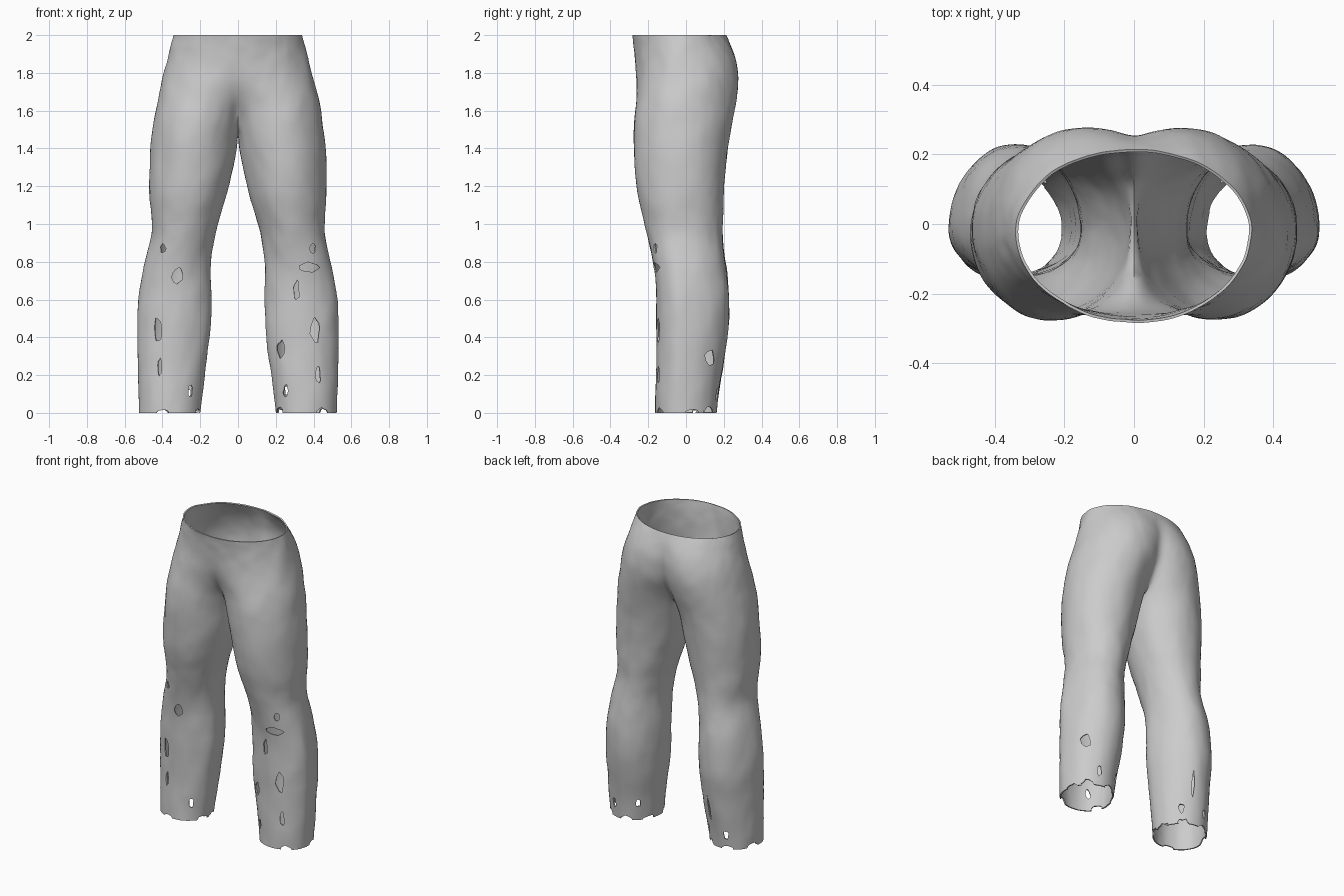
import bpy, bmesh, math, random
from mathutils import Vector

if "Cube" in bpy.data.objects:
    bpy.data.objects.remove(bpy.data.objects["Cube"])

random.seed(4)
HALF, INNER = 10, 7      # segments in each outer quarter, and across the inner leg
CY = -0.02

# seat sections: z, outer x, front lobe x, back lobe x, front y, back y
SEAT = [(2.0, .34, 0, 0, -.285, .215), (1.93, .357, 0, .06, -.275, .248),
        (1.83, .388, .02, .11, -.266, .282), (1.7, .42, .13, .15, -.268, .282),
        (1.56, .45, .215, .2, -.277, .25)]
# leg sections: z, inner x, outer x, front y, back y
LEG = [(1.42, .004, .465, -.281, .223), (1.2, .042, .475, -.266, .205),
       (1.05, .092, .464, -.236, .196), (.92, .127, .457, -.202, .191),
       (.78, .148, .503, -.168, .215), (.6, .138, .533, -.156, .236),
       (.4, .147, .535, -.155, .226), (.18, .18, .53, -.158, .184),
       (0, .2, .526, -.165, .165)]


def outer_arc(z, out, cf, cb, yf, yb, af, ab):
    """Points from the front, round the outside, to the back."""
    pts = []
    for i in range(-HALF, HALF + 1):
        c, y, a = (cf, CY - yf, af) if i < 0 else (cb, yb - CY, ab)
        t = a * i / HALF
        pts.append(Vector((c + (out - c) * math.cos(t), CY + y * math.sin(t), z)))
    return pts


def seat_ring(z, out, cf, cb, yf, yb):
    af, ab = (math.acos(-c / (out - c)) for c in (cf, cb))
    pts = outer_arc(z, out, cf, cb, yf, yb, af, ab)
    pts[0].x = pts[-1].x = 0
    return pts


def leg_ring(z, inn, out, yf, yb):
    c, a = (inn + out) / 2, math.radians(148)
    pts = outer_arc(z, out, c, c, yf, yb, a, a)
    for k in range(1, INNER):
        t = a + (2 * math.pi - 2 * a) * k / INNER
        y = yb - CY if math.sin(t) > 0 else CY - yf
        pts.append(Vector((c + (out - c) * math.cos(t), CY + y * math.sin(t), z)))
    return pts


def add_object(bm, name):
    mesh = bpy.data.meshes.new(name)
    bm.to_mesh(mesh)
    bm.free()
    ob = bpy.data.objects.new(name, mesh)
    bpy.context.collection.objects.link(ob)
    return ob


# trousers: half of the seat flowing into one leg, mirrored later
bm = bmesh.new()
rings = [seat_ring(*s) for s in SEAT]
front, back = rings[-1][0], rings[-1][-1]
for k in range(1, INNER):                       # crotch seam
    p = back.lerp(front, k / INNER)
    p.z -= .07 * math.sin(math.pi * k / INNER)
    rings[-1].append(p)
rings += [leg_ring(*s) for s in LEG]
rows = [[bm.verts.new(p) for p in r] for r in rings]
for up, lo in zip(rows, rows[1:]):
    closed = len(up) > 2 * HALF + 1
    n = len(up) if closed else 2 * HALF
    for i in range(n):
        j = (i + 1) % len(lo)
        bm.faces.new((up[i], lo[i], lo[j], up[(i + 1) % len(up)]))
trousers = add_object(bm, "torn_trousers")

# main rips: leg side, direction round the leg (-90 is front), z, width, height
RIPS = [(-1, -98, .73, .06, .09), (-1, -66, .44, .04, .14), (-1, -68, .24, .02, .1),
        (1, -80, .77, .1, .05), (1, -101, .65, .03, .11), (1, -70, .44, .055, .13),
        (1, -66, .2, .03, .09), (1, -128, .34, .04, .09), (1, 35, .29, .06, .1),
        (-1, 105, .25, .02, .16)]


def add_rip(bm, side, deg, z, w, h):
    """A ragged prism that pierces one wall of a leg."""
    a = math.radians(deg)
    d = Vector((side * math.cos(a), math.sin(a), 0))
    t = Vector((-d.y, d.x, 0))
    c = Vector((side * .345, .03, z))
    near, far, n = [], [], 11
    for k in range(n):
        b, r = 2 * math.pi * k / n, random.uniform(.36, .6)
        off = c + t * (w * r * math.cos(b)) + Vector((0, 0, h * r * math.sin(b)))
        near.append(bm.verts.new(off + d * .11))
        far.append(bm.verts.new(off + d * .29))
    bm.faces.new(near[::-1])
    bm.faces.new(far)
    for k in range(n):
        j = (k + 1) % n
        bm.faces.new((near[k], near[j], far[j], far[k]))


bm = bmesh.new()
for rip in RIPS:
    add_rip(bm, *rip)
for side in (-1, 1):
    for deg in range(-130, 180, 60):            # bites out of the hems
        add_rip(bm, side, deg + random.uniform(-15, 15), 0, .07, random.uniform(.03, .06))
    for deg in (-120, 65, 130):                 # small tears above the hems
        add_rip(bm, side, deg, random.uniform(.09, .13), .03, .06)
    add_rip(bm, side, -75, .87, .03, .05)       # nicks at the knees
    add_rip(bm, side, 10 + 15 * (1 - side), .96, .03, .05)
bmesh.ops.recalc_face_normals(bm, faces=bm.faces)
cutters = add_object(bm, "rip_cutters")
cutters.hide_render = True

# mirror, smooth, soft cloth unevenness, cloth thickness, rips
m = trousers.modifiers.new("mirror", 'MIRROR')
m.use_clip = True
m = trousers.modifiers.new("smooth", 'SUBSURF')
m.levels = m.render_levels = 2
tex = bpy.data.textures.new("cloth_unevenness", 'CLOUDS')
tex.noise_scale = .16
m = trousers.modifiers.new("folds", 'DISPLACE')
m.texture, m.strength, m.mid_level = tex, .014, .5
m = trousers.modifiers.new("thickness", 'SOLIDIFY')
m.thickness, m.offset = .008, -1
m = trousers.modifiers.new("rips", 'BOOLEAN')
m.operation, m.solver, m.object = 'DIFFERENCE', 'EXACT', cutters
m.use_self = True

bpy.context.view_layer.objects.active = trousers
trousers.select_set(True)
cutters.select_set(False)
bpy.ops.object.convert(target='MESH')
bpy.ops.object.shade_smooth_by_angle(angle=math.radians(40))
bpy.data.objects.remove(cutters)
